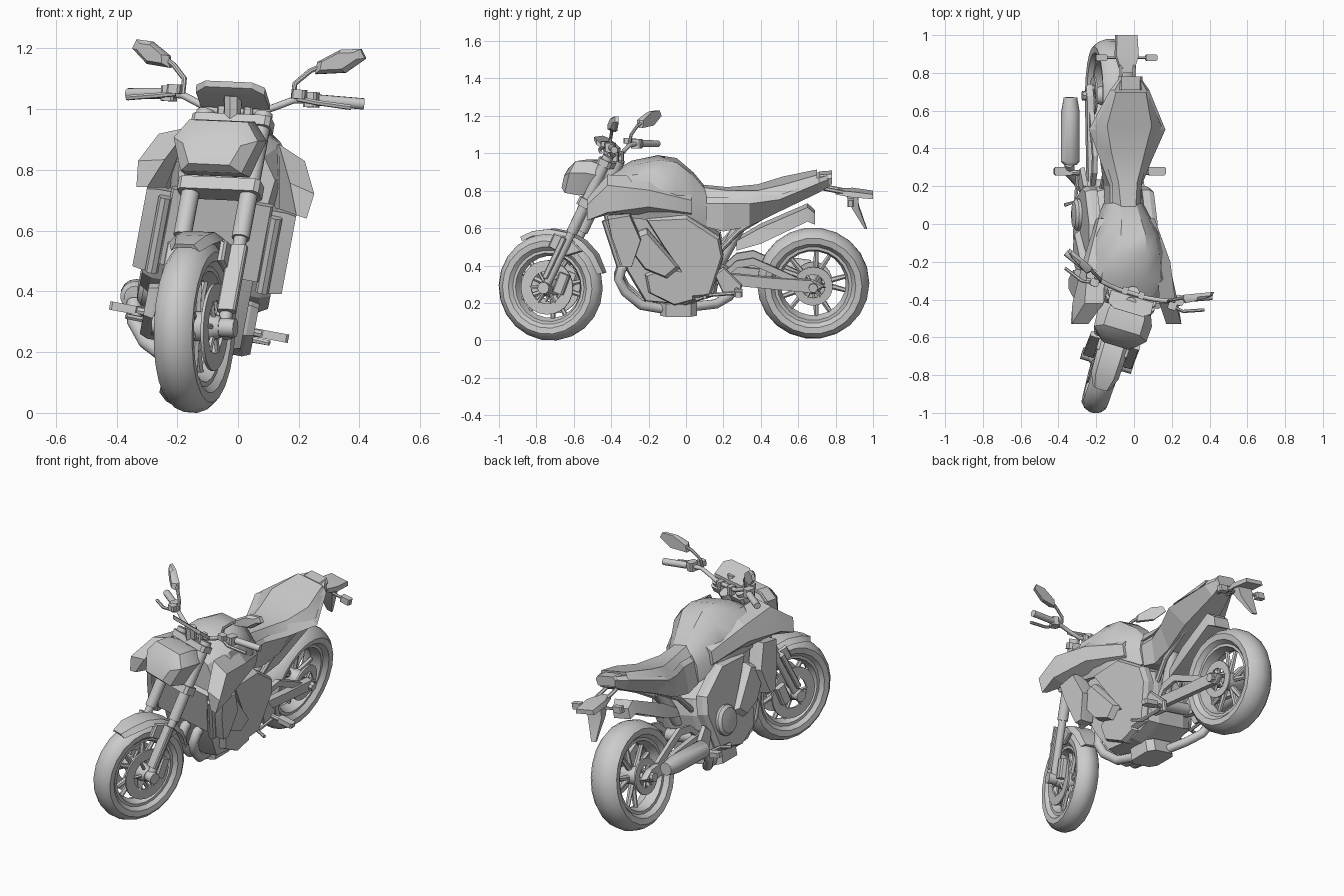
import bpy, bmesh, math
from mathutils import Matrix, Vector
from math import sin, cos, pi, radians as rad

if "Cube" in bpy.data.objects:
    bpy.data.objects.remove(bpy.data.objects["Cube"])

# Whole bike leans on its stand; the front end is also steered about the fork axis
T = Matrix.Translation
BODY = T((-0.186, 0, 0)) @ Matrix.Rotation(rad(10.6), 4, 'Y')
FORK = Vector((0, .426, .904)).normalized()
PIVOT = Vector((0, -.355, 1.0))
FRONT = BODY @ T(PIVOT) @ Matrix.Rotation(rad(-18.5), 4, FORK) @ T(-PIVOT)
LAMP = FRONT @ T((0, -.53, .88)) @ Matrix.Rotation(rad(-18), 4, 'X') @ T((0, .53, -.88))
SIDES = ((1, "left"), (-1, "right"))
made = []


def loft(name, rings, M=BODY, loop=False, ang=32):
    """Skin equal-length rings; caps the ends unless the rings form a loop."""
    bm = bmesh.new()
    vs = [[bm.verts.new(M @ Vector(p)) for p in r] for r in rings]
    n = len(vs[0])
    for i in range(len(vs) if loop else len(vs) - 1):
        a, b = vs[i], vs[(i + 1) % len(vs)]
        for j in range(n):
            k = (j + 1) % n
            bm.faces.new((a[j], a[k], b[k], b[j]))
    if not loop:
        bm.faces.new(vs[0])
        bm.faces.new(vs[-1])
    bmesh.ops.recalc_face_normals(bm, faces=bm.faces)
    for f in bm.faces:
        f.smooth = True
    for e in bm.edges:
        e.smooth = e.calc_face_angle(0) < rad(ang)
    me = bpy.data.meshes.new(name)
    bm.to_mesh(me)
    bm.free()
    ob = bpy.data.objects.new(name, me)
    bpy.context.collection.objects.link(ob)
    made.append(ob)


def sym(name, secs, M=BODY, ang=32):
    """Mirrored half sections: (y, [(x, z) from top to bottom])."""
    loft(name, [[(x, y, z) for x, z in p] + [(-x, y, z) for x, z in p[::-1]] for y, p in secs], M, ang=ang)


def slab(name, pts, x0, x1, k=.86, M=BODY):
    """Side-view (y, z) outline thickened from x0 to x1 with a chamfered outer face."""
    cy, cz = (sum(p[i] for p in pts) / len(pts) for i in (0, 1))
    xm = x0 + (x1 - x0) * .6
    loft(name, [[(x, cy + (y - cy) * s, cz + (z - cz) * s) for y, z in pts]
                for x, s in ((x0, 1), (xm, 1), (x1, k))], M, ang=15)


def lathe(name, prof, c, M=BODY, n=20, loop=False):
    """Revolve (radius, x) profile about an x-parallel axis through c."""
    loft(name, [[(c[0] + x, c[1] + r * cos(2*pi*i/n), c[2] + r * sin(2*pi*i/n)) for i in range(n)]
                for r, x in prof], M, loop)


def tube(name, pts, r, M=BODY, n=10):
    pts = [Vector(p) for p in pts]
    rs = r if isinstance(r, (list, tuple)) else [r] * len(pts)
    u, rings = None, []
    for i, p in enumerate(pts):
        t = (pts[min(i + 1, len(pts) - 1)] - pts[max(i - 1, 0)]).normalized()
        u = t.orthogonal() if u is None else u - t * u.dot(t)
        u.normalize()
        v = t.cross(u)
        rings.append([p + rs[i] * (u * cos(2*pi*j/n) + v * sin(2*pi*j/n)) for j in range(n)])
    loft(name, rings, M, ang=40)


def box(name, c, size, M=BODY, rx=0, ry=0, rz=0):
    a, b, h = (s / 2 for s in size)
    k = .35 * min(a, b)
    o = [(a, b-k), (a-k, b), (k-a, b), (-a, b-k), (-a, k-b), (k-a, -b), (a-k, -b), (a, k-b)]
    R = M @ T(c) @ Matrix.Rotation(rad(rz), 4, 'Z') @ Matrix.Rotation(rad(ry), 4, 'Y') @ Matrix.Rotation(rad(rx), 4, 'X')
    loft(name, [[(x, y, z) for x, y in o] for z in (-h, h)], R)


def wheel(pre, c, R, w, M):
    half = [(.68*R, -.6*w), (.76*R, -.95*w), (.87*R, -w), (.955*R, -.68*w), (R, -.18*w)]
    lathe(pre + "_tyre", half + [(r, -x) for r, x in half[::-1]], c, M, 22, True)
    lathe(pre + "_rim", [(.72*R, -.66*w), (.64*R, -.66*w), (.58*R, 0), (.64*R, .66*w), (.72*R, .66*w)], c, M, 22, True)
    lathe(pre + "_hub", [(.035, -.09), (.05, -.05), (.05, .05), (.035, .09)], c, M, 14)
    for i in range(10):
        a = 2*pi*(i // 2)/5
        b = a + (.22 if i % 2 else -.22)
        tube(f"{pre}_spoke_{i}", [(c[0], c[1] + q*cos(t), c[2] + q*sin(t)) for q, t in ((.035, a), (.64*R, b))], (.017, .012), M, 6)


def disc(name, c, r, M):
    lathe(name, [(r*.6, -.005), (r, -.005), (r, .005), (r*.6, .005)], c, M, 24, True)
    for i in range(6):
        tube(f"{name}_carrier_{i}", [(c[0], c[1] + q*cos(i*pi/3), c[2] + q*sin(i*pi/3)) for q in (.03, r*.65)], .009, M, 5)


# Wheels and discs
AX = Vector((0, -.725, .30))
RX = Vector((0, .68, .322))
wheel("front", AX, .287, .066, FRONT)
wheel("rear", RX, .300, .086, BODY)
for s, side in SIDES:
    disc(f"front_{side}_brake_disc", AX + Vector((s*.068, 0, 0)), .145, FRONT)
disc("rear_sprocket", RX + Vector((.088, 0, 0)), .105, BODY)
disc("rear_brake_disc", RX + Vector((-.088, 0, 0)), .10, BODY)

# Fork, calipers and clamps
for s, side in SIDES:
    L = AX + Vector((s*.1, 0, 0))
    tube(f"fork_{side}_slider", [L, L + FORK*.40], .022, FRONT, 12)
    tube(f"fork_{side}_upper", [L + FORK*t for t in (.33, .50, .79)], .030, FRONT, 14)
    tube(f"axle_{side}_lug", [AX + Vector((s*x, 0, 0)) for x in (.07, .14)], .032, FRONT, 10)
    box(f"fork_{side}_guard", L + FORK*.18 + Vector((s*.005, -.022, 0)), (.062, .03, .24), FRONT, rx=-25)
    box(f"front_{side}_caliper", L + Vector((-s*.02, .085, .025)), (.05, .06, .11), FRONT, rx=-20)
box("lower_clamp", AX + FORK*.51, (.28, .08, .045), FRONT, rx=-25)
box("upper_clamp", AX + FORK*.75, (.27, .08, .035), FRONT, rx=-25)
tube("steering_head", [AX + FORK*t + Vector((0, .04, 0)) for t in (.5, .76)], .035, FRONT, 12)

# Front fender wraps the tyre top
arc = [(x, r) for x, r in ((-.075, .285), (-.05, .312), (.05, .312), (.075, .285), (.045, .298), (-.045, .298))]
loft("front_fender", [[(x*k, AX.y + r*cos(rad(a)), AX.z + r*sin(rad(a))) for x, r in arc]
     for a, k in ((122, .65), (108, 1), (90, 1.05), (72, 1.05), (54, 1), (36, .95), (16, .7))], FRONT)
for s, side in SIDES:
    slab(f"fender_{side}_stay", [(-.72, .52), (-.69, .59), (-.60, .57), (-.53, .50), (-.62, .47)], s*.065, s*.085, .9, FRONT)

# Headlight and display
sym("headlight", [(-.635, [(.065, .91), (.10, .87), (.07, .80)]), (-.60, [(.10, .965), (.145, .90), (.105, .785)]),
    (-.52, [(.10, .995), (.15, .93), (.11, .80)]), (-.44, [(.08, .99), (.12, .94), (.08, .84)])], LAMP)
sym("display", [(-.475, [(.08, 1.115), (.08, 1.095)]), (-.45, [(.118, 1.10), (.118, 1.075)]), (-.385, [(.118, 1.05), (.118, 1.03)])], FRONT)
tube("display_stem", [(0, -.41, .97), (0, -.42, 1.07)], .03, FRONT, 8)

# Handlebar, controls and mirrors
bar = [(.08, -.37, 1.02), (.13, -.365, 1.04), (.19, -.355, 1.066), (.25, -.325, 1.07), (.39, -.27, 1.066)]
tube("handlebar", [(-x, y, z) for x, y, z in bar[::-1]] + bar, .012, FRONT)
for s, side in SIDES:
    tube(f"{side}_grip", [(s*.265, -.32, 1.07), (s*.405, -.265, 1.065)], .019, FRONT, 10)
    box(f"{side}_switch", (s*.245, -.335, 1.07), (.045, .055, .05), FRONT)
    box(f"{side}_bar_clamp", (s*.045, -.37, 1.01), (.03, .045, .05), FRONT)
    tube(f"{side}_lever", [(s*.21, -.375, 1.07), (s*.28, -.385, 1.06), (s*.385, -.345, 1.05)], .009, FRONT, 6)
    box(f"{side}_reservoir", (s*.215, -.375, 1.085), (.045, .04, .03), FRONT)
    tube(f"{side}_mirror_stalk", [(s*.19, -.36, 1.07), (s*.19, -.35, 1.12), (s*.235, -.33, 1.165), (s*.29, -.30, 1.195)], .009, FRONT, 8)
    hexa = [(-.075, -.045), (-.07, -.005), (0, .04), (.06, .045), (.075, .015), (.015, -.035)]
    loft(f"{side}_mirror", [[(s*(.325 + u*k), -.295 + .4*u + d, 1.20 + v*k) for u, v in hexa]
         for d, k in ((.02, 1), (0, 1), (-.02, .7))], FRONT)

# Tank and side wings
sym("tank", [(-.41, [(.05, .91), (.11, .89), (.16, .82), (.15, .72)]), (-.29, [(.07, .975), (.16, .94), (.22, .84), (.18, .71)]),
    (-.15, [(.07, 1.005), (.15, .95), (.20, .83), (.16, .69)]), (-.05, [(.065, .99), (.13, .93), (.17, .82), (.15, .68)]),
    (.04, [(.05, .915), (.10, .86), (.13, .78), (.13, .67)]), (.11, [(.045, .83), (.08, .80), (.10, .74), (.095, .65)])])
wing = [(-.53, [(.21, .82), (.295, .80), (.285, .715), (.25, .72)]), (-.42, [(.15, .94), (.245, .90), (.285, .76), (.19, .73)]),
        (-.20, [(.14, .93), (.222, .87), (.232, .78), (.15, .72)]), (.03, [(.09, .85), (.15, .80), (.15, .73), (.09, .69)])]
for s, side in SIDES:
    loft(f"tank_{side}_wing", [[(s*x, y, z) for x, z in p] for y, p in wing], ang=15)

# Seat, tail and rear light
sym("tail_body", [(.05, [(.05, .81), (.085, .77), (.09, .66)]), (.20, [(.05, .81), (.085, .77), (.09, .62)]), (.34, [(.09, .82), (.14, .78), (.10, .65)]),
    (.50, [(.12, .86), (.206, .815), (.10, .73)]), (.71, [(.085, .91), (.105, .885), (.06, .825)]), (.77, [(.05, .92), (.06, .90), (.05, .86)])], ang=15)
sym("seat", [(.09, [(.04, .85), (.075, .80)]), (.22, [(.05, .835), (.08, .80)]), (.38, [(.09, .842), (.13, .80)]), (.52, [(.12, .88), (.18, .84)]),
    (.70, [(.08, .925), (.095, .89)])])
sym("tail_light", [(.71, [(.05, .92), (.07, .90), (.06, .86)]), (.78, [(.05, .925), (.065, .905), (.055, .87)])])

# Plate holder and rear indicators
for s, side in SIDES:
    tube(f"plate_{side}_arm", [(s*.035, .70, .85), (s*.035, .90, .81)], .011, n=6)
    tube(f"rear_{side}_indicator_stalk", [(s*.03, .88, .785), (s*.12, .88, .785)], .008, n=6)
    box(f"rear_{side}_indicator", (s*.135, .88, .785), (.06, .035, .035))
sym("plate_holder", [(.80, [(.03, .83), (.035, .81)]), (.89, [(.06, .83), (.065, .80)]), (1.0, [(.055, .815), (.06, .79)])])
loft("number_plate", [[(sx*w, y + d, z) for sx, d in ((-1, 0), (1, 0), (1, .03*q), (-1, .03*q))]
     for w, y, z, q in ((.05, .86, .80, 2), (.045, .885, .74, 1.3), (.015, .955, .62, .4))])

# Rear hugger and subframe
sym("rear_hugger", [(.27, [(.05, .56), (.06, .51)]), (.40, [(.06, .635), (.075, .55)]), (.65, [(.06, .745), (.07, .67)]), (.69, [(.05, .71), (.055, .65)])])
for s, side in SIDES:
    tube(f"{side}_subframe", [(s*.08, .15, .48), (s*.08, .28, .62), (s*.06, .55, .78)], .016, n=8)
tube("rear_shock", [(.03, .18, .44), (.03, .30, .66)], .033, n=10)

# Engine, frame panels and radiator
core = [(-.38, .70), (-.24, .73), (.03, .69), (.18, .58), (.20, .49), (.16, .27), (0, .22), (-.22, .24), (-.32, .41), (-.38, .58)]
for s, side in SIDES:
    slab(f"engine_{side}_half", core, 0, s*.15, .94)
    slab(f"frame_{side}_panel", [(-.22, .71), (.0, .72), (.18, .60), (.20, .50), (.13, .28), (.02, .27), (-.03, .42), (-.12, .55)], s*.12, s*.185, .93)
    slab(f"lower_{side}_cover", [(-.20, .30), (-.22, .40), (-.12, .44), (.02, .42), (.05, .26), (-.06, .23)], s*.12, s*.185, .9)
    slab(f"engine_{side}_shroud", [(-.31, .55), (-.29, .62), (-.21, .65), (-.03, .44), (-.10, .38), (-.22, .43)], s*.13, s*.215, .85)
    slab(f"radiator_{side}_guard", [(-.42, .72), (-.30, .74), (-.24, .60), (-.29, .45), (-.34, .45), (-.40, .62)], s*.165, s*.25, .96)
    tube(f"radiator_{side}_tank", [(s*.185, -.43, .70), (s*.185, -.35, .45)], .022, n=8)
lathe("right_engine_cover", [(.085, 0), (.085, -.03), (.07, -.045), (.03, -.05)], (-.17, .05, .42), n=16)
box("radiator", (0, -.39, .61), (.34, .04, .26), rx=15)

# Exhaust headers, collector and silencer
for i in range(3):
    x = (i - 1)*.08
    tube(f"header_{i}", [(x, -.28, .45), (x, -.34, .42), (x, -.36, .36), (x, -.325, .29), (x*.8, -.24, .215), (x*.5, -.12, .19)], .027)
box("collector", (-.01, -.04, .19), (.19, .20, .07))
tube("link_pipe", [(-.06, .05, .185), (-.10, .16, .19), (-.16, .23, .22), (-.21, .27, .28), (-.222, .32, .34)], .026)
tube("silencer", [(-.222, .315, .358), (-.222, .33, .36), (-.222, .59, .367), (-.222, .67, .37)], (.036, .05, .05, .036), n=14)

# Swingarm and footpegs
tube("swingarm_pivot", [(-.14, .20, .37), (.14, .20, .37)], .035)
for s, side in SIDES:
    slab(f"swingarm_{side}_beam", [(.15, .34), (.20, .40), (.45, .375), (.68, .36), (.74, .325), (.68, .29), (.42, .315)], s*.095, s*.13, .95)
    loft(f"swingarm_{side}_truss", [[(s*x, y, z + d) for x, d in ((.095, .02), (.12, .02), (.12, -.02), (.095, -.02))]
         for y, z in ((.20, .38), (.27, .445), (.36, .46), (.45, .42), (.60, .35))])
    tube(f"rear_{side}_axle_nut", [(s*.10, .68, .322), (s*.15, .68, .322)], .025, n=8)
    slab(f"peg_{side}_bracket", [(.15, .40), (.20, .44), (.30, .34), (.29, .28), (.20, .29)], s*.14, s*.165, .9)
    tube(f"{side}_peg_arm", [(s*.15, .27, .315), (s*.23, .275, .315)], .014, n=8)
    box(f"{side}_footpeg", (s*.252, .28, .315), (.095, .045, .028))
    tube(f"{side}_pedal", [(s*.17, .27, .30), (s*.18, .12, .29), (s*.24, .10, .29)], .010, n=6)

# Rest the lowest point on the ground
low = min(v.co.z for o in made for v in o.data.vertices)
for o in made:
    o.data.transform(T((0, 0, -low)))
